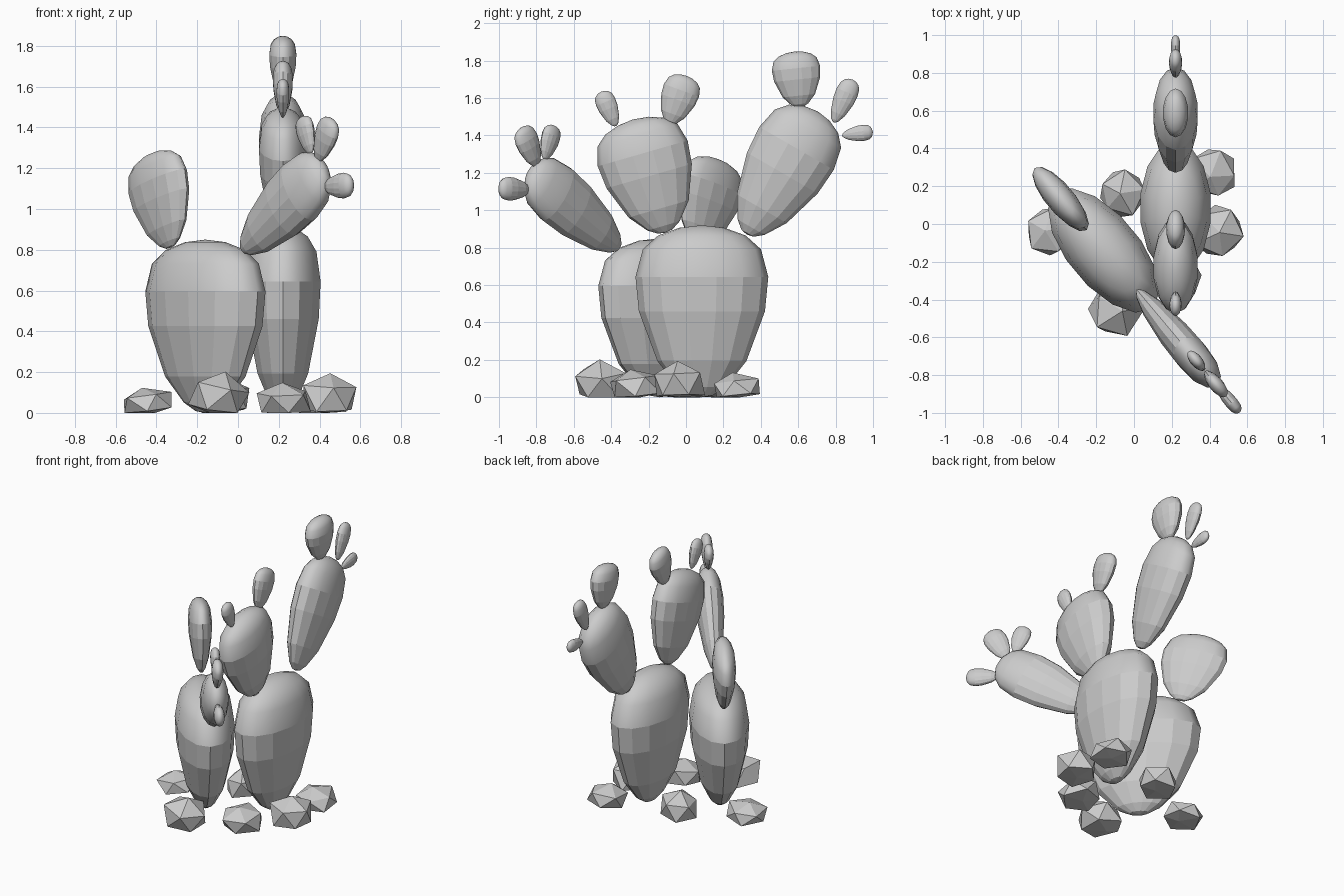
import bpy, bmesh, random
from math import radians, cos, sin, pi
from mathutils import Matrix, Vector

if "Cube" in bpy.data.objects:
    bpy.data.objects.remove(bpy.data.objects["Cube"])

random.seed(4)
SIDES = 14
# egg-shaped pad profile: (fraction of length, fraction of half width)
PROFILE = [(0.01, 0.16), (0.06, 0.36), (0.21, 0.67), (0.5, 0.95), (0.7, 1.0),
           (0.86, 0.89), (0.94, 0.66), (0.985, 0.34)]


def finish(bm, name):
    bmesh.ops.recalc_face_normals(bm, faces=bm.faces)
    me = bpy.data.meshes.new(name)
    bm.to_mesh(me)
    bm.free()
    ob = bpy.data.objects.new(name, me)
    bpy.context.collection.objects.link(ob)
    return ob


def pad(name, plane, u, z, tilt, length, half_w, half_t):
    """Flattened egg growing from (u, z) in a vertical plane."""
    ox, oy, ang = plane
    bm = bmesh.new()
    rings = []
    for t, r in PROFILE:
        rings.append([bm.verts.new((half_w * r * cos(2 * pi * i / SIDES),
                                    half_t * r * sin(2 * pi * i / SIDES),
                                    length * t)) for i in range(SIDES)])
    low, top = bm.verts.new((0, 0, 0)), bm.verts.new((0, 0, length))
    for k, (a, b) in enumerate(zip(rings, rings[1:])):
        for i in range(SIDES):
            j = (i + 1) % SIDES
            f = bm.faces.new((a[i], a[j], b[j], b[i]))
            f.smooth = k >= 4          # smooth cap, faceted body
    for i in range(SIDES):
        j = (i + 1) % SIDES
        bm.faces.new((low, rings[0][j], rings[0][i]))
        bm.faces.new((top, rings[-1][i], rings[-1][j])).smooth = True
    a = radians(ang)
    m = (Matrix.Translation((ox + u * cos(a), oy + u * sin(a), z))
         @ Matrix.Rotation(a, 4, 'Z') @ Matrix.Rotation(radians(tilt), 4, 'Y'))
    bm.transform(m)
    return finish(bm, name)


# the two vertical growth planes: origin x, y and heading
RIGHT = (0.22, 0.0, 90)
LEFT = (-0.16, -0.14, -50)

# name, plane, u, z, tilt, length, half width, half thickness
PADS = [
    ("right_base_pad", RIGHT, 0.085, 0.0, 0, 0.92, 0.355, 0.19),
    ("right_front_pad", RIGHT, -0.11, 0.88, -16, 0.63, 0.25, 0.12),
    ("right_front_bud_small", RIGHT, -0.375, 1.45, -23, 0.20, 0.055, 0.032),
    ("right_front_bud_large", RIGHT, -0.09, 1.46, 20, 0.275, 0.10, 0.05),
    ("right_back_pad", RIGHT, 0.325, 0.87, 30, 0.76, 0.23, 0.12),
    ("right_back_bud_large", RIGHT, 0.61, 1.55, -6, 0.30, 0.13, 0.068),
    ("right_back_bud_middle", RIGHT, 0.79, 1.47, 24, 0.25, 0.06, 0.035),
    ("right_back_bud_small", RIGHT, 0.835, 1.40, 83, 0.165, 0.043, 0.025),
    ("left_base_pad", LEFT, 0.0, 0.0, 0, 0.85, 0.40, 0.19),
    ("left_back_pad", LEFT, -0.265, 0.81, -17, 0.485, 0.215, 0.075),
    ("left_front_pad", LEFT, 0.28, 0.80, 57, 0.75, 0.17, 0.09),
    ("left_front_bud_low", LEFT, 0.91, 1.11, 88, 0.21, 0.063, 0.035),
    ("left_front_bud_middle", LEFT, 0.855, 1.235, 28, 0.235, 0.075, 0.038),
    ("left_front_bud_top", LEFT, 0.805, 1.27, -20, 0.195, 0.06, 0.032),
]
for p in PADS:
    pad(*p)

# rocks: flat-bottomed jittered icosahedra (x, y, radius, height)
ROCKS = [(-0.44, -0.04, 0.14, 0.13), (-0.10, -0.45, 0.15, 0.20),
         (0.22, -0.27, 0.14, 0.15), (0.45, -0.04, 0.145, 0.20),
         (0.42, 0.27, 0.14, 0.13), (-0.06, 0.16, 0.13, 0.17)]
for n, (x, y, r, h) in enumerate(ROCKS):
    bm = bmesh.new()
    bmesh.ops.create_icosphere(bm, subdivisions=1, radius=1)
    bm.transform(Matrix.Rotation(random.uniform(0, 6), 4, 'Z')
                 @ Matrix.Rotation(random.uniform(-0.3, 0.3), 4, 'X'))
    for v in bm.verts:
        v.co *= random.uniform(0.92, 1.12)
        v.co = Vector((x + v.co.x * r, y + v.co.y * r,
                       max(0.0, h * (0.35 + 0.65 * v.co.z))))
    hull = bmesh.ops.convex_hull(bm, input=bm.verts)
    bmesh.ops.delete(bm, geom=list({g for g in hull["geom_interior"] + hull["geom_unused"]
                                    if isinstance(g, bmesh.types.BMVert)}), context='VERTS')
    finish(bm, f"rock_{n + 1}")
